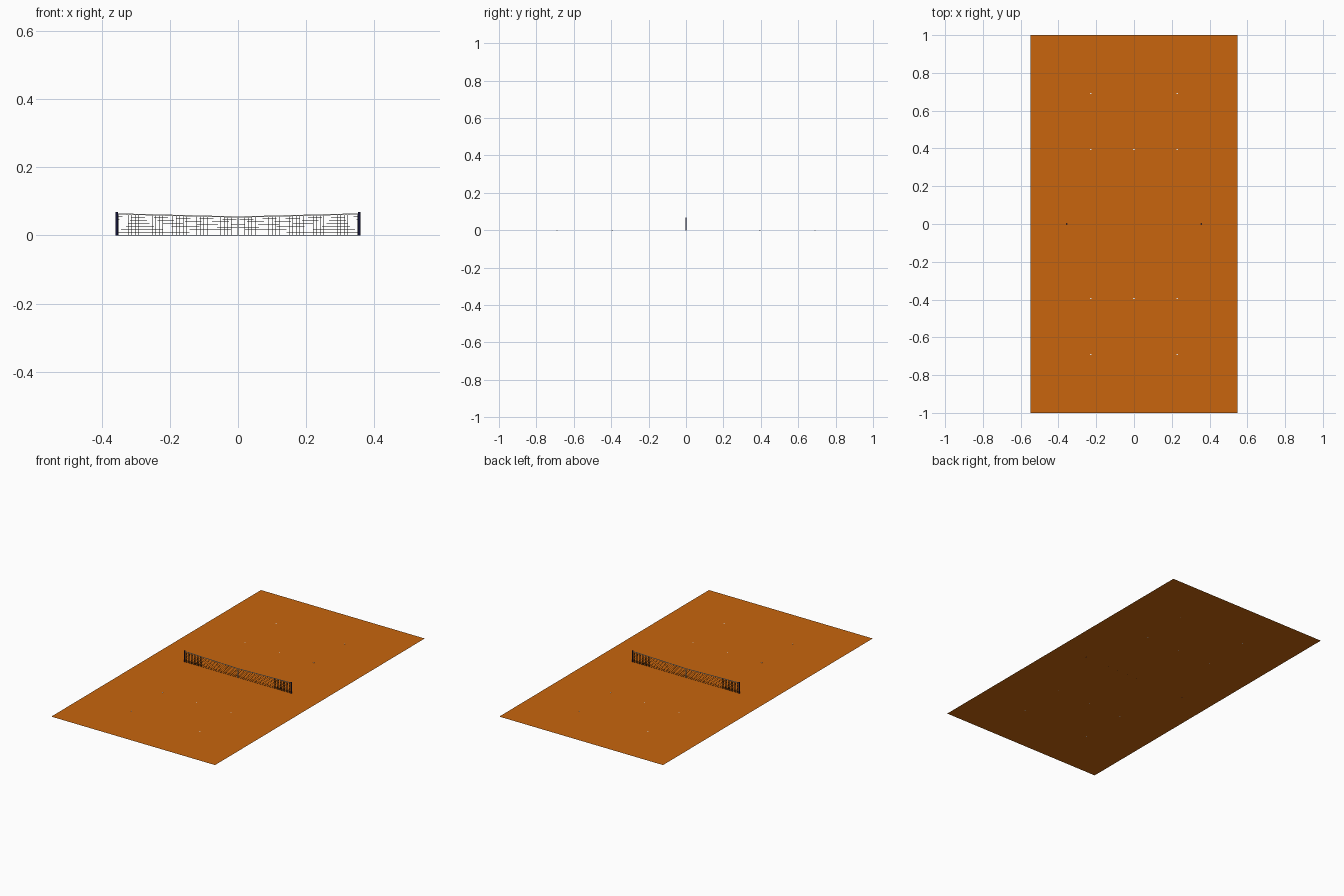
import bpy, bmesh
from mathutils import Matrix, Vector

if "Cube" in bpy.data.objects:
    bpy.data.objects.remove(bpy.data.objects["Cube"])


def material(name, rgb):
    m = bpy.data.materials.new(name)
    m.diffuse_color = (*rgb, 1)
    m.use_nodes = True
    m.node_tree.nodes["Principled BSDF"].inputs["Base Color"].default_value = m.diffuse_color
    return m


CLAY = material("orange clay", (0.58, 0.13, 0.004))
WHITE = material("line white", (0.8, 0.8, 0.78))
NAVY = material("post navy", (0.008, 0.008, 0.045))
BLACK = material("net black", (0.006, 0.006, 0.006))


def finish(name, bm, mat):
    me = bpy.data.meshes.new(name)
    bm.normal_update()
    bm.to_mesh(me)
    bm.free()
    me.materials.append(mat)
    ob = bpy.data.objects.new(name, me)
    bpy.context.collection.objects.link(ob)
    return ob


def box(bm, x0, x1, y0, y1, z0, z1):
    c = Vector(((x0 + x1) / 2, (y0 + y1) / 2, (z0 + z1) / 2))
    s = Matrix.Diagonal((x1 - x0, y1 - y0, z1 - z0, 1))
    bmesh.ops.create_cube(bm, size=1, matrix=Matrix.Translation(c) @ s)


# Clay ground: a single flat sheet
bm = bmesh.new()
bm.faces.new([bm.verts.new(p) for p in
              ((-.547, -1, 0), (.547, -1, 0), (.547, 1, 0), (-.547, 1, 0))])
finish("clay_ground", bm, CLAY)

# Small white marks where the court lines meet
bm = bmesh.new()
for sy in (-1, 1):
    for x, y in ((-.228, .69), (.228, .69), (-.228, .395), (.228, .395), (0, .394)):
        box(bm, x - .004, x + .004, sy * y - .0025, sy * y + .0025, 0, .0004)
finish("court_marks", bm, WHITE)

# Net outline: sags towards the middle
HALF, LOW, HIGH = .352, .055, .064


def top_z(x):
    return LOW + (HIGH - LOW) * abs(x) / HALF


def sloped_bars(bm, level, w, h):
    """A bar over each half of the net; level maps x to its centre height."""
    for side in (-1, 1):
        rings = []
        for x in (0, side * HALF):
            z = level(x)
            rings.append([bm.verts.new((x, a * w / 2, z + b * h / 2))
                          for a, b in ((-1, -1), (1, -1), (1, 1), (-1, 1))])
        faces = [bm.faces.new((rings[0][i], rings[0][(i + 1) % 4],
                               rings[1][(i + 1) % 4], rings[1][i])) for i in range(4)]
        faces += [bm.faces.new(r) for r in rings]
        bmesh.ops.recalc_face_normals(bm, faces=faces)


# Net mesh of thin square cords
bm = bmesh.new()
COLS, ROWS, T = 70, 7, .0009
for i in range(COLS + 1):
    x = -HALF + 2 * HALF * i / COLS
    w = .0012 if i in (0, COLS) else T / 2
    box(bm, x - w, x + w, -T / 2, T / 2, 0, top_z(x) - .001)
for j in range(ROWS):
    sloped_bars(bm, lambda x, j=j: .0006 + (top_z(x) - .001) * j / ROWS, T, T)
finish("net_mesh", bm, BLACK)

# White tape along the top and strap in the middle
bm = bmesh.new()
sloped_bars(bm, lambda x: top_z(x) - .001, .002, .0035)
finish("net_tape", bm, WHITE)
bm = bmesh.new()
box(bm, -.0015, .0015, -.0011, .0011, 0, LOW)
finish("centre_strap", bm, WHITE)

# Posts
for side, label in ((-1, "left"), (1, "right")):
    bm = bmesh.new()
    bmesh.ops.create_cone(bm, cap_ends=True, segments=16, radius1=.004, radius2=.004,
                          depth=.068, matrix=Matrix.Translation((side * .356, 0, .034)))
    for f in bm.faces:
        f.smooth = len(f.verts) == 4
    finish(label + "_post", bm, NAVY)
